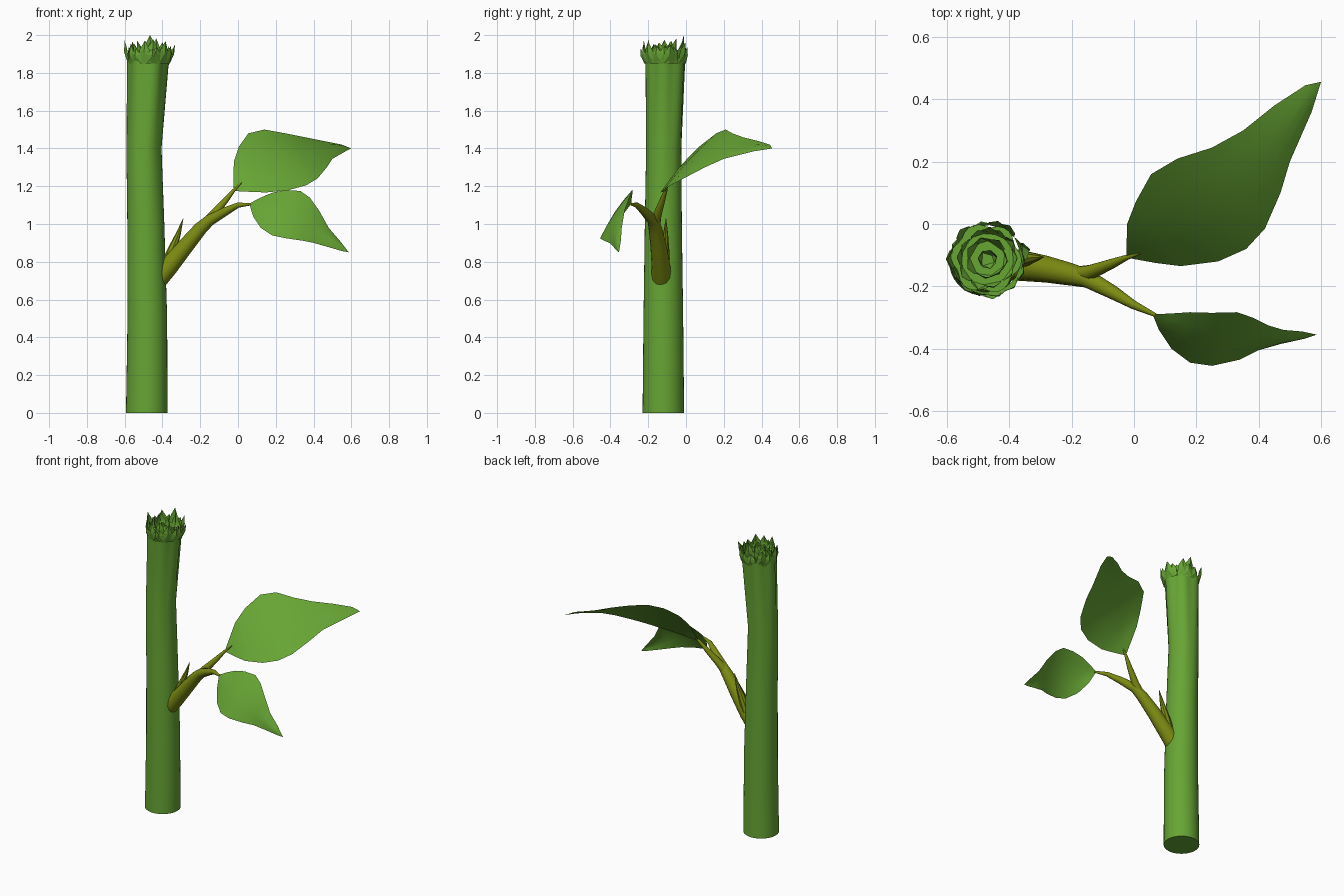
import bpy, math, random
from mathutils import Vector

if "Cube" in bpy.data.objects:
    bpy.data.objects.remove(bpy.data.objects["Cube"])
random.seed(4)

def material(name, col):
    m = bpy.data.materials.new(name)
    m.diffuse_color = (*col, 1)
    m.use_nodes = True
    m.node_tree.nodes["Principled BSDF"].inputs["Base Color"].default_value = m.diffuse_color
    return m

GREEN = material("leaf green", (0.135, 0.375, 0.034))
OLIVE = material("olive twig", (0.205, 0.262, 0.006))

def make(name, verts, faces, mat, smooth=True, angle=40):
    me = bpy.data.meshes.new(name)
    me.from_pydata([tuple(v) for v in verts], [], faces)
    me.materials.append(mat)
    ob = bpy.data.objects.new(name, me)
    bpy.context.collection.objects.link(ob)
    if smooth:
        bpy.ops.object.select_all(action='DESELECT')
        bpy.context.view_layer.objects.active = ob
        ob.select_set(True)
        bpy.ops.object.shade_smooth_by_angle(angle=math.radians(angle))
    return ob

def skin(rings):
    # join equal rings into a closed tube
    n = len(rings[0])
    verts = [v for r in rings for v in r]
    faces = [(i*n+j, i*n+(j+1) % n, (i+1)*n+(j+1) % n, (i+1)*n+j)
             for i in range(len(rings)-1) for j in range(n)]
    faces.append(tuple(reversed(range(n))))
    faces.append(tuple(range(len(verts)-n, len(verts))))
    return verts, faces

def tube(name, path, mat, sides=12):
    pts = [Vector(p[:3]) for p in path]
    rings = []
    for i, p in enumerate(pts):
        t = (pts[min(i+1, len(pts)-1)] - pts[max(i-1, 0)]).normalized()
        u = t.cross(Vector((0, 1, 0))).normalized()
        w = t.cross(u)
        rings.append([p + path[i][3]*(math.cos(a)*u + math.sin(a)*w)
                      for a in (2*math.pi*k/sides for k in range(sides))])
    return make(name, *skin(rings), mat)

def leaf(name, base, left, right, tip, bulge):
    # sheet lofted between its two edges, 4 cells across
    cols = 4
    rows = []
    base, tip = Vector(base), Vector(tip)
    axis = tip - base
    for l, r in zip(left, right):
        l, r = Vector(l), Vector(r)
        n = axis.cross(l - r).normalized()
        rows.append([r.lerp(l, k/cols) + n*bulge*math.sin(math.pi*k/cols)
                     for k in range(cols+1)])
    verts = [v for row in rows for v in row]
    w = cols + 1
    faces = [(i*w+k, (i+1)*w+k, (i+1)*w+k+1, i*w+k+1)
             for i in range(len(rows)-1) for k in range(cols)]
    b, t = len(verts), len(verts)+1
    last = (len(rows)-1)*w
    verts += [base, tip]
    for k in range(cols):
        faces += [(b, k, k+1), (last+k, t, last+k+1)]
    return make(name, verts, faces, GREEN, angle=60)

# main stalk: round below, ribbed towards the top
profile = [(0, -.483, -.12, .11, 0), (.5, -.48, -.12, .105, 0),
           (1.0, -.488, -.12, .098, 0), (1.4, -.498, -.118, .093, .0),
           (1.83, -.478, -.11, .11, .14), (1.88, -.474, -.11, .114, .15)]
SIDES = 36
rings = []
for z, cx, cy, r, rib in profile:
    ring = []
    for k in range(SIDES):
        a = 2*math.pi*k/SIDES
        rr = r*(1 - rib*(1 - abs(math.cos(3*a + .3))))
        ring.append((cx + rr*math.cos(a), cy + rr*math.sin(a), z))
    rings.append(ring)
make("stalk", *skin(rings), GREEN)

# ragged crown of torn shards on the cut top
verts, faces = [], []
def shard(a, r0, z0, r1, z1, half):
    b = len(verts)
    for r, z, s in ((r0, z0, -half), (r0, z0, half),
                    ((r0+r1)/2, (z0+z1)/2+.01, half*.9),
                    (r1, z1, half*.1), ((r0+r1)/2, (z0+z1)/2+.01, -half*.9),
                    ((r0+r1)/2+.012, (z0+z1)/2, 0)):
        c, sn = math.cos(a), math.sin(a)
        verts.append((-.47 + r*c - s*sn, -.112 + r*sn + s*c, z))
    faces.extend([(b, b+1, b+5), (b+1, b+2, b+5), (b+2, b+3, b+5),
                  (b+3, b+4, b+5), (b+4, b, b+5)])

for count, r0, r1, z0, lo, hi, half in (
        (14, .106, .124, 1.85, 1.92, 1.975, .031),
        (10, .075, .098, 1.87, 1.93, 1.99, .03),
        (7, .045, .065, 1.87, 1.92, 1.985, .03),
        (4, .01, .035, 1.87, 1.93, 1.97, .025)):
    for k in range(count):
        a = 2*math.pi*(k + random.uniform(-.2, .2))/count
        shard(a, r0, z0, r1 + random.uniform(-.012, .008),
              random.uniform(lo, hi), half)
shard(math.pi, .113, 1.85, .13, 1.975, .03)
shard(.2, .105, 1.85, .14, 1.95, .03)
shard(-1.45, .105, 1.85, .13, 1.93, .03)
shard(1.5, .08, 1.88, .1, 2.0, .03)
make("torn_crown", verts, faces, GREEN, smooth=False)

# forked twig and its spur
tube("main_twig", [(-.43, -.13, .70, .052), (-.37, -.132, .77, .05),
                   (-.28, -.145, .88, .043), (-.2, -.162, .975, .036),
                   (-.15, -.175, 1.02, .03), (-.07, -.218, 1.065, .023),
                   (0, -.26, 1.1, .014), (.07, -.293, 1.105, .006)], OLIVE)
tube("side_twig", [(-.21, -.165, .96, .026), (-.14, -.155, 1.04, .024),
                   (-.07, -.127, 1.12, .016), (-.025, -.108, 1.175, .009),
                   (.02, -.095, 1.22, .002)], OLIVE)
tube("spur", [(-.385, -.12, .76, .034), (-.35, -.113, .86, .025),
              (-.315, -.108, .95, .013), (-.29, -.106, 1.03, .001)], OLIVE, 8)

# large upper leaf
leaf("upper_leaf", (-.025, -.108, 1.175),
     [(-.022, 0, 1.33), (.005, .07, 1.41), (.055, .16, 1.48), (.14, .21, 1.5),
      (.25, .245, 1.48), (.35, .3, 1.46), (.45, .38, 1.44), (.55, .445, 1.42)],
     [(.07, -.125, 1.17), (.15, -.135, 1.167), (.27, -.12, 1.18),
      (.36, -.08, 1.205), (.42, -.015, 1.24), (.47, .1, 1.3),
      (.5, .2, 1.345), (.57, .36, 1.385)], (.6, .456, 1.4), .01)

# smaller drooping leaf
leaf("lower_leaf", (.06, -.29, 1.108),
     [(.12, -.287, 1.14), (.18, -.283, 1.165), (.25, -.285, 1.18),
      (.33, -.283, 1.175), (.38, -.3, 1.14), (.43, -.325, 1.07),
      (.48, -.34, .98), (.54, -.345, .91)],
     [(.08, -.34, 1.04), (.12, -.4, .98), (.18, -.445, .94),
      (.25, -.455, .925), (.34, -.435, .912), (.4, -.405, .9),
      (.47, -.385, .88), (.55, -.365, .857)], (.587, -.355, .85), .012)
